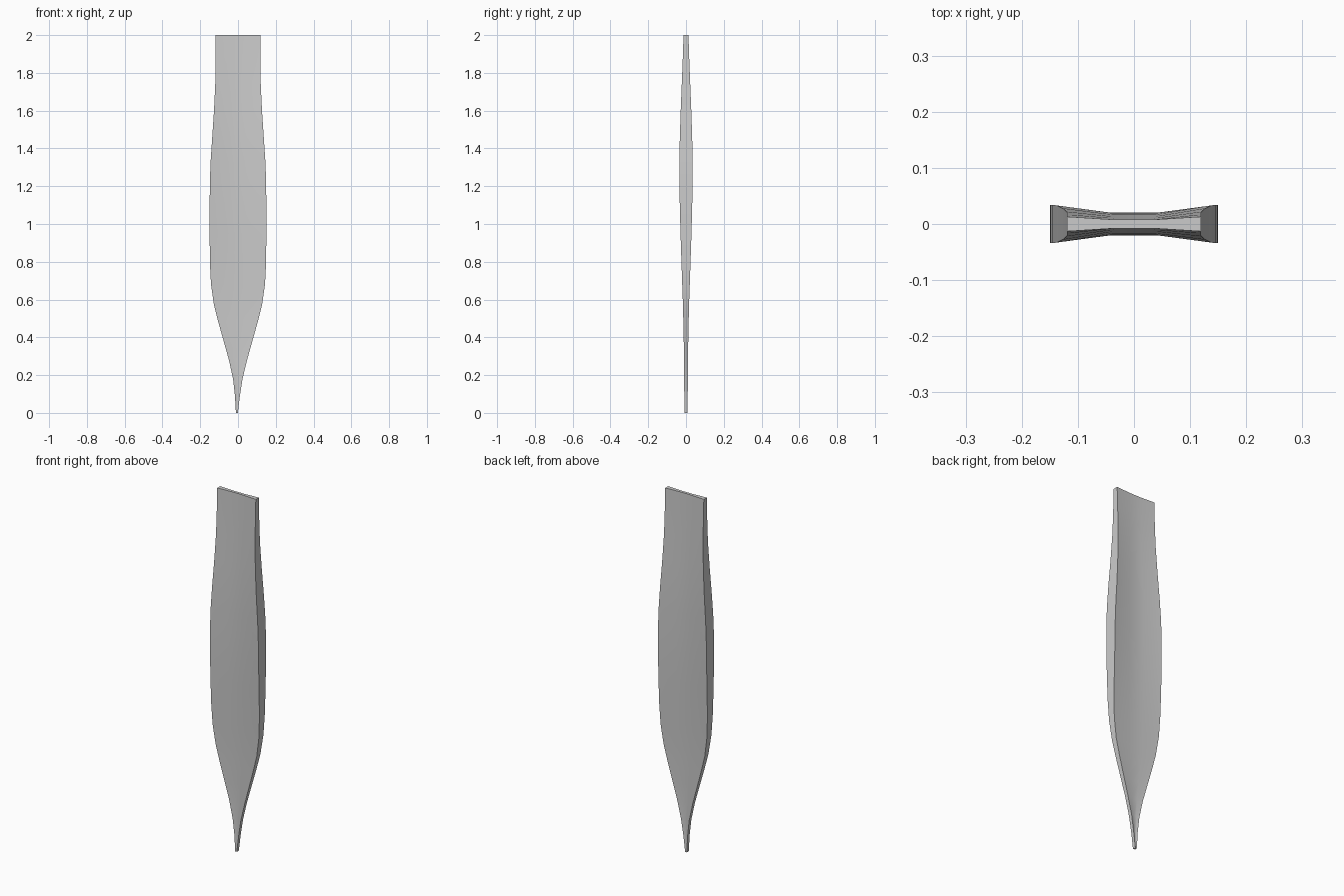
import bpy, bmesh

if "Cube" in bpy.data.objects:
    bpy.data.objects.remove(bpy.data.objects["Cube"])

# Stations along the blade: height, half width, half thickness at the edges, sideways shift
stations = [
    (0.00, 0.005, 0.009, -0.006), (0.09, 0.013, 0.009, -0.003),
    (0.18, 0.025, 0.010, -0.001), (0.28, 0.048, 0.010, 0),
    (0.38, 0.076, 0.012, 0), (0.48, 0.104, 0.014, 0),
    (0.57, 0.127, 0.016, 0), (0.68, 0.143, 0.020, 0),
    (0.80, 0.149, 0.024, 0), (0.95, 0.150, 0.029, 0),
    (1.10, 0.150, 0.033, 0), (1.22, 0.149, 0.034, 0),
    (1.33, 0.145, 0.034, 0), (1.45, 0.137, 0.033, 0),
    (1.60, 0.127, 0.028, 0), (1.75, 0.120, 0.022, 0),
    (1.88, 0.119, 0.017, 0), (2.00, 0.119, 0.013, 0),
]

# Waisted cross-section: thick edges, thin flat middle
half = [(-1, 1), (-0.3, 0.6), (0.3, 0.6), (1, 1)]
section = [(x, -y) for x, y in half] + half[::-1]

# Loft the sections into one solid
bm = bmesh.new()
rings = [[bm.verts.new((shift + x * w, y * t, z)) for x, y in section]
         for z, w, t, shift in stations]
n = len(section)
for a, b in zip(rings, rings[1:]):
    for i in range(n):
        j = (i + 1) % n
        bm.faces.new((a[i], a[j], b[j], b[i]))

# End caps as strips, since the section is concave
for ring in (rings[0], rings[-1]):
    for i in range(n // 2 - 1):
        bm.faces.new((ring[i], ring[i + 1], ring[n - 2 - i], ring[n - 1 - i]))
bmesh.ops.recalc_face_normals(bm, faces=bm.faces)

mesh = bpy.data.meshes.new("blade")
bm.to_mesh(mesh)
bm.free()
blade = bpy.data.objects.new("blade", mesh)
bpy.context.collection.objects.link(blade)
bpy.context.view_layer.objects.active = blade
blade.select_set(True)
bpy.ops.object.shade_smooth_by_angle(angle=0.6)
